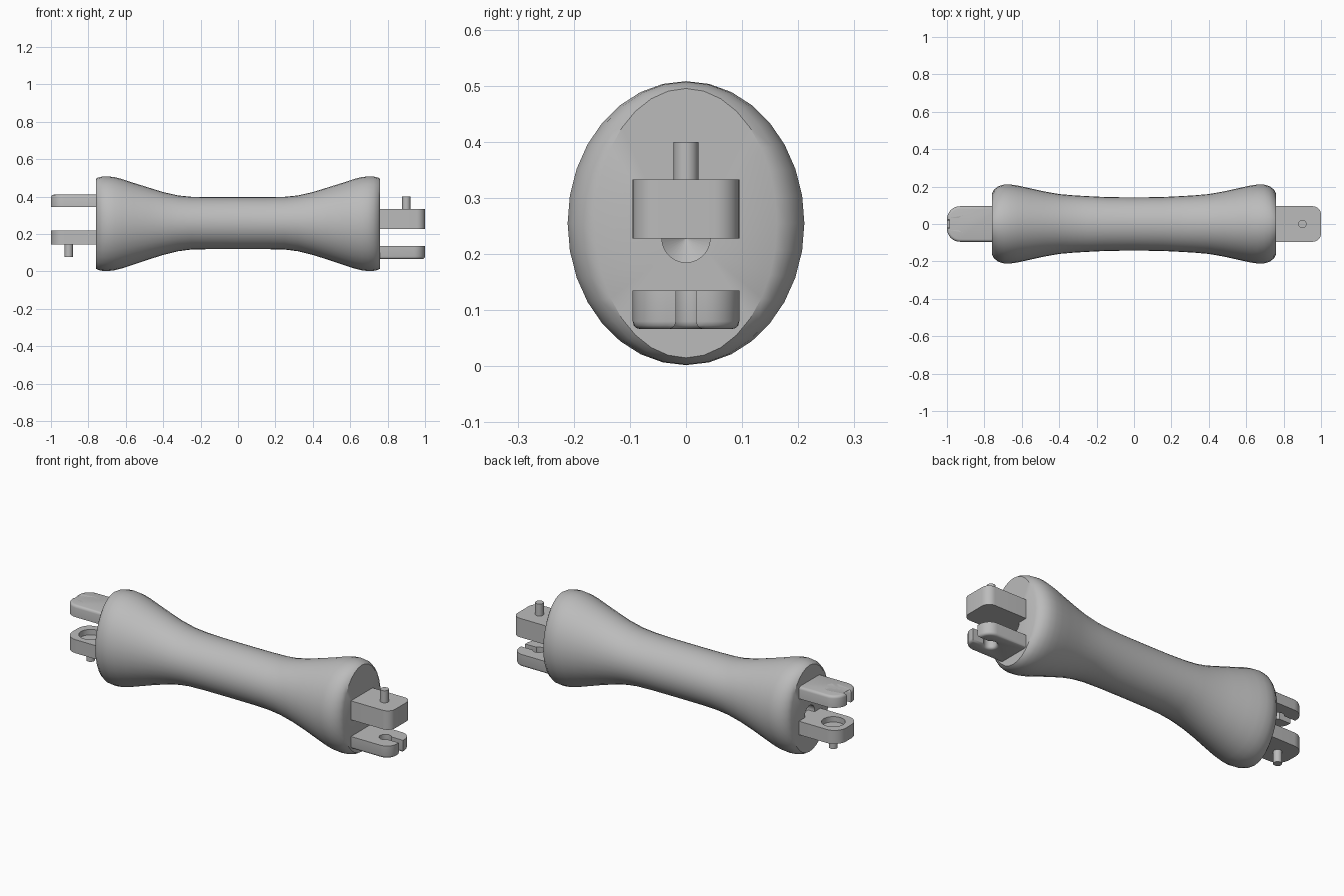
import bpy, bmesh, math

if "Cube" in bpy.data.objects:
    bpy.data.objects.remove(bpy.data.objects["Cube"])

grey = bpy.data.materials.new("plain_grey")
grey.diffuse_color = (0.5, 0.5, 0.5, 1)
grey.use_nodes = True
grey.node_tree.nodes["Principled BSDF"].inputs["Base Color"].default_value = grey.diffuse_color


def finish(bm, name):
    bmesh.ops.recalc_face_normals(bm, faces=bm.faces[:])
    me = bpy.data.meshes.new(name)
    bm.to_mesh(me)
    bm.free()
    me.materials.append(grey)
    ob = bpy.data.objects.new(name, me)
    bpy.context.collection.objects.link(ob)
    return ob


def select_only(ob):
    bpy.ops.object.select_all(action='DESELECT')
    ob.select_set(True)
    bpy.context.view_layer.objects.active = ob


def arc(cx, cy, r, a0, a1, n=8):
    return [(cx + r * math.cos(math.radians(a0 + (a1 - a0) * i / n)),
             cy + r * math.sin(math.radians(a0 + (a1 - a0) * i / n))) for i in range(n + 1)]


def tab(name, side, z0, z1, r, slot=False, round_z=None):
    """Plate sticking out of an end, with optional keyhole slot and one rounded rim."""
    w, x0, x1 = 0.095, 0.72, 1.0
    pts = [(x0, -w)] + arc(x1 - r, -w + r, r, -90, 0)
    if slot:
        hole_r, half = 0.032, 0.018
        a = math.degrees(math.asin(half / hole_r))
        pts += [(x1, -half)] + arc(0.905, 0, hole_r, -a, a - 360, 20) + [(x1, half)]
    pts += arc(x1 - r, w - r, r, 0, 90) + [(x0, w)]
    bm = bmesh.new()
    face = bm.faces.new([bm.verts.new((side * x, y, z0)) for x, y in pts])
    ext = bmesh.ops.extrude_face_region(bm, geom=[face])
    for v in ext['geom']:
        if isinstance(v, bmesh.types.BMVert):
            v.co.z = z1
    if round_z is not None:
        rim = [e for e in bm.edges if all(abs(v.co.z - round_z) < 1e-5 for v in e.verts)]
        bmesh.ops.bevel(bm, geom=rim, offset=0.014, segments=3, profile=0.5,
                        affect='EDGES', clamp_overlap=False)
    return finish(bm, name)


def cylinder(name, x, z0, z1, r, n=20):
    bm = bmesh.new()
    bmesh.ops.create_cone(bm, cap_ends=True, segments=n, radius1=r, radius2=r, depth=z1 - z0)
    bmesh.ops.translate(bm, verts=bm.verts[:], vec=(x, 0, (z0 + z1) / 2))
    return finish(bm, name)


# Waisted oval body, lofted along x with a drilled socket in each end
# rings: x, half width, half height, centre height
half = [(0.0, 0.142, 0.139, 0.258), (0.15, 0.144, 0.139, 0.258), (0.25, 0.149, 0.141, 0.258),
        (0.32, 0.153, 0.149, 0.257), (0.40, 0.160, 0.168, 0.256), (0.48, 0.174, 0.193, 0.256),
        (0.56, 0.192, 0.219, 0.255), (0.62, 0.205, 0.239, 0.255), (0.66, 0.211, 0.249, 0.255),
        (0.695, 0.211, 0.253, 0.255), (0.725, 0.202, 0.252, 0.255), (0.748, 0.184, 0.247, 0.255),
        (0.76, 0.162, 0.240, 0.255), (0.76, 0.043, 0.043, 0.228), (0.64, 0.043, 0.043, 0.228),
        (0.60, 0.0005, 0.0005, 0.228)]
rings = [(-x, a, b, c) for x, a, b, c in reversed(half[1:])] + half
N = 32
bm = bmesh.new()
loops = [[bm.verts.new((x, ry * math.cos(2 * math.pi * i / N), zc + rz * math.sin(2 * math.pi * i / N)))
          for i in range(N)] for x, ry, rz, zc in rings]
for a, b in zip(loops, loops[1:]):
    for i in range(N):
        j = (i + 1) % N
        bm.faces.new((a[i], a[j], b[j], b[i]))
bm.faces.new(loops[0])
bm.faces.new(loops[-1])
body = finish(bm, "body")

# Right end: thick upper tab with upright pin, slotted lower tab
tab("right_pin_tab", 1, 0.228, 0.333, 0.045)
cylinder("right_pin", 0.90, 0.32, 0.40, 0.022)
tab("right_slotted_tab", 1, 0.066, 0.135, 0.06, slot=True, round_z=0.066)

# Left end: slotted upper tab, recessed lower tab with hanging pin
tab("left_slotted_tab", -1, 0.345, 0.41, 0.07, slot=True, round_z=0.41)
seat = tab("left_pin_tab", -1, 0.145, 0.22, 0.07)
cylinder("left_pin", -0.905, 0.078, 0.16, 0.022)

# Round recess in the lower left tab
cutter = cylinder("recess_cutter", -0.905, 0.19, 0.26, 0.06, 28)
cutter.hide_render = True
mod = seat.modifiers.new("recess", 'BOOLEAN')
mod.operation = 'DIFFERENCE'
mod.solver = 'EXACT'
mod.object = cutter
select_only(seat)
bpy.ops.object.modifier_apply(modifier=mod.name)
bpy.data.objects.remove(cutter)

# Smooth shading with crisp edges
for ob in list(bpy.context.collection.objects):
    select_only(ob)
    bpy.ops.object.shade_smooth_by_angle(angle=math.radians(35))
